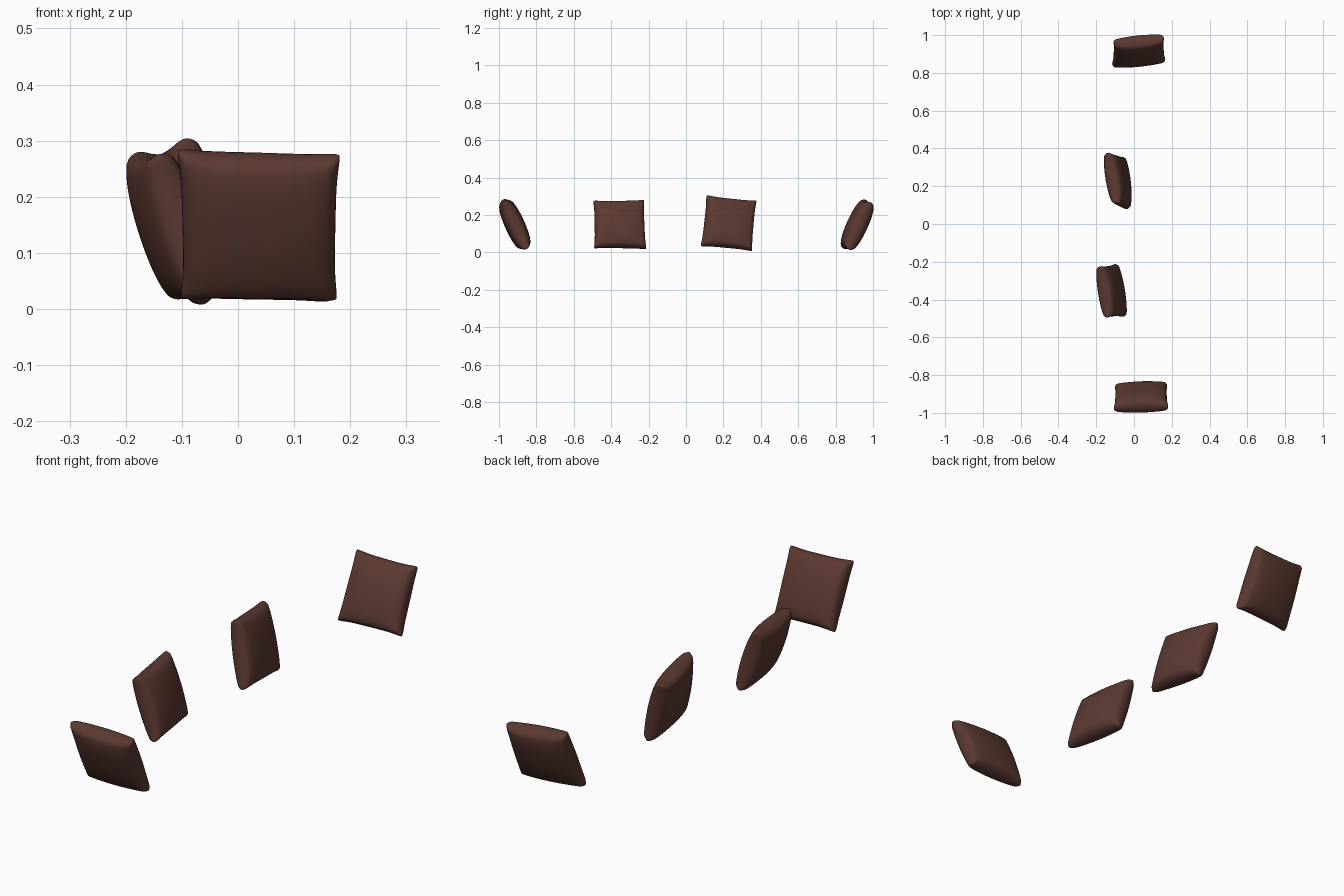
import bpy, bmesh, math
from mathutils import Vector

if "Cube" in bpy.data.objects:
    bpy.data.objects.remove(bpy.data.objects["Cube"])

mat = bpy.data.materials.new("dark brown fabric")
mat.diffuse_color = (0.105, 0.041, 0.031, 1)
mat.use_nodes = True
mat.node_tree.nodes["Principled BSDF"].inputs["Base Color"].default_value = mat.diffuse_color

N = 28          # grid divisions per face
PINCH = 0.065   # how far the edges draw in between the corners


def cushion(name, tl, tr, br, bl, puff):
    """Stuffed square cushion stretched between four corner points."""
    tl, tr, br, bl = map(Vector, (tl, tr, br, bl))
    normal = ((tr - bl).cross(tl - br)).normalized()
    bm = bmesh.new()
    # cosine spacing gives the rounded rim enough loops
    t = [-math.cos(math.pi * i / N) for i in range(N + 1)]

    def point(u, v, side):
        # sides curve inward between corners, corner tips are blunted
        tip = 1 - 0.035 * (abs(u) * abs(v)) ** 12
        a = u * (1 - PINCH * (1 - v ** 4)) * tip
        b = v * (1 - PINCH * (1 - u ** 4)) * tip
        s, r = (a + 1) / 2, (b + 1) / 2
        base = bl.lerp(br, s).lerp(tl.lerp(tr, s), r)
        fu, fv = max(0, 1 - u * u), max(0, 1 - v * v)
        h = puff * (fu * fv) ** 0.46
        # a little stuffing keeps the corners from going paper thin
        h += 0.012 * math.sqrt(min(1, fu * 6) * min(1, fv * 6)) * (1 - fu * fv)
        return base + normal * h * side

    front = [[bm.verts.new(point(u, v, 1)) for v in t] for u in t]
    back = [[front[i][j] if i in (0, N) or j in (0, N)
             else bm.verts.new(point(t[i], t[j], -1))
             for j in range(N + 1)] for i in range(N + 1)]
    for g in (front, back):
        for i in range(N):
            for j in range(N):
                bm.faces.new((g[i][j], g[i + 1][j], g[i + 1][j + 1], g[i][j + 1]))
    bmesh.ops.recalc_face_normals(bm, faces=bm.faces)
    for f in bm.faces:
        f.smooth = True
    me = bpy.data.meshes.new(name)
    bm.to_mesh(me)
    bm.free()
    me.materials.append(mat)
    bpy.context.collection.objects.link(bpy.data.objects.new(name, me))


# end cushions lean outward along y, the middle pair lean toward -x
cushion("front_end_cushion",
        (-0.112, -0.980, 0.287), (0.186, -0.972, 0.278),
        (0.180, -0.850, 0.013), (-0.105, -0.860, 0.016), 0.053)
cushion("front_middle_cushion",
        (-0.142, -0.499, 0.279), (-0.184, -0.220, 0.283),
        (-0.100, -0.208, 0.014), (-0.052, -0.495, 0.019), 0.053)
cushion("back_middle_cushion",
        (-0.094, 0.106, 0.309), (-0.144, 0.381, 0.279),
        (-0.062, 0.357, 0.003), (-0.034, 0.074, 0.030), 0.053)
cushion("back_end_cushion",
        (-0.112, 0.962, 0.285), (0.162, 0.990, 0.271),
        (0.170, 0.869, 0.011), (-0.120, 0.840, 0.016), 0.053)
